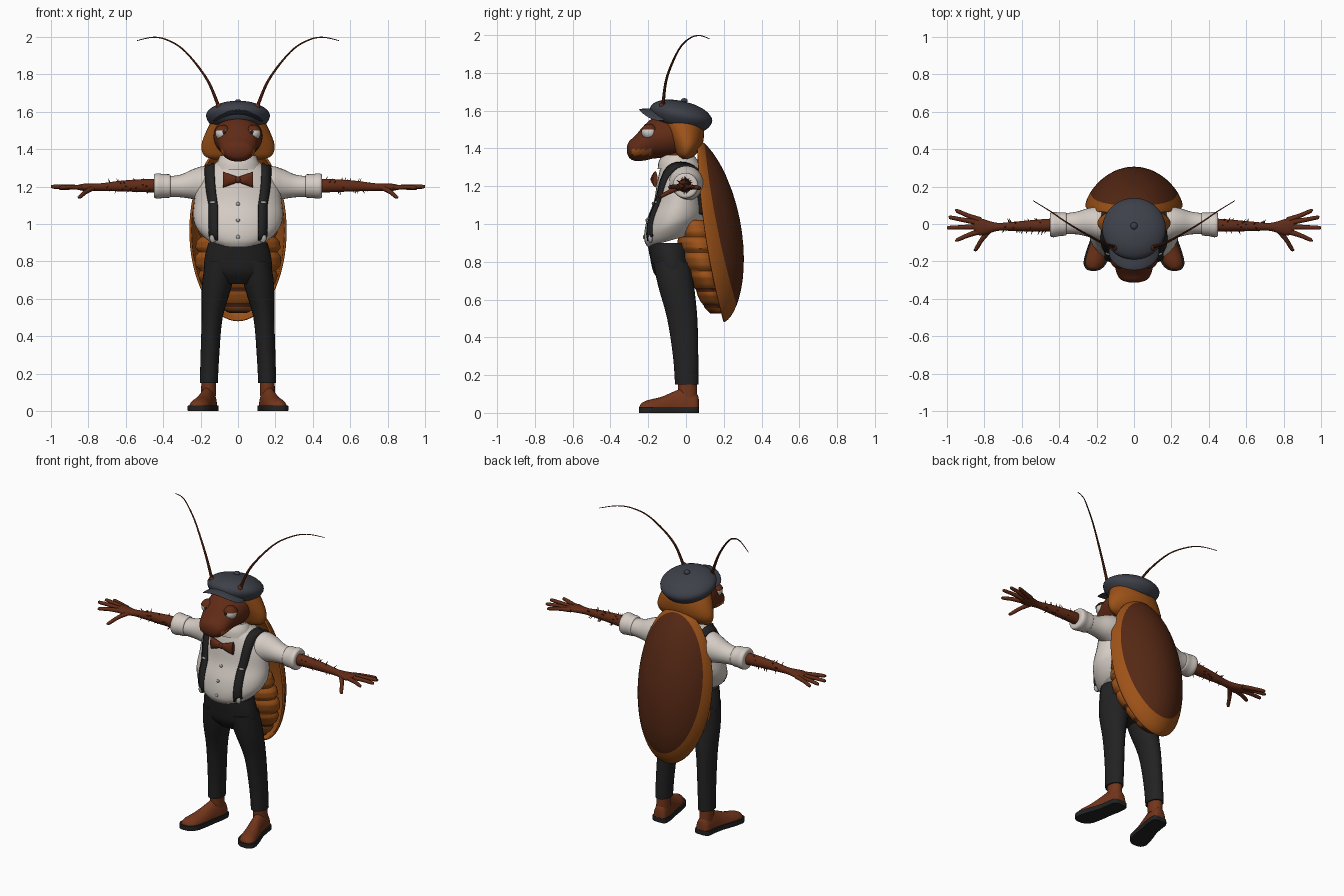
import bpy, bmesh, math, random
from mathutils import Vector, Matrix
from mathutils.bvhtree import BVHTree

random.seed(4)
if "Cube" in bpy.data.objects:
    bpy.data.objects.remove(bpy.data.objects["Cube"])


def paint(name, r, g, b):
    m = bpy.data.materials.new(name)
    m.use_nodes = True
    m.diffuse_color = (r, g, b, 1)
    bsdf = next(n for n in m.node_tree.nodes if n.type == 'BSDF_PRINCIPLED')
    bsdf.inputs["Base Color"].default_value = (r, g, b, 1)
    bsdf.inputs["Roughness"].default_value = 0.7
    return m


SHIRT = paint("off white cotton", 0.66, 0.60, 0.55)
SKIN = paint("red brown skin", 0.12, 0.024, 0.008)
ORANGE = paint("amber shell", 0.34, 0.085, 0.009)
SHELL = paint("dark brown shell", 0.09, 0.021, 0.007)
CLOTH = paint("charcoal cloth", 0.016, 0.016, 0.017)
HAT = paint("slate wool", 0.048, 0.052, 0.068)
LEATHER = paint("tan leather", 0.17, 0.036, 0.011)
METAL = paint("grey metal", 0.4, 0.39, 0.37)
EYE = paint("eye white", 0.62, 0.6, 0.58)
made = []


def finish(name, bm, mats, rule=None, recalc=True):
    if recalc:
        bmesh.ops.recalc_face_normals(bm, faces=bm.faces)
    if rule:
        for f in bm.faces:
            f.material_index = rule(f.calc_center_median())
    me = bpy.data.meshes.new(name)
    bm.to_mesh(me)
    bm.free()
    for m in mats:
        me.materials.append(m)
    ob = bpy.data.objects.new(name, me)
    bpy.context.collection.objects.link(ob)
    made.append(ob)
    return ob


def smooth_rows(rows, sub):
    """Catmull-Rom interpolation of (x, y, z, ra, rb) rows."""
    out, last = [], len(rows) - 1
    for i in range(last):
        p = [rows[min(max(j, 0), last)] for j in (i - 1, i, i + 1, i + 2)]
        for k in range(sub):
            t = k / sub
            out.append([b + t * ((c - a) + t * ((2*a - 5*b + 4*c - d) + t * (3*b - a - 3*c + d))) / 2
                        for a, b, c, d in zip(*p)])
    return out + [list(rows[-1])]


def sweep(name, paths, *mats, axis=None, n=24, sub=4, fix=None, rule=None):
    """Elliptical rings along each path; rings face a fixed axis or follow the path."""
    bm = bmesh.new()
    X, Y, Z = Vector((1, 0, 0)), Vector((0, 1, 0)), Vector((0, 0, 1))
    frames = {'X': (Y, Z), 'Y': (X, Z), 'Z': (X, Y)}
    for path in paths:
        rows = smooth_rows(path, sub)
        pts = [Vector(r[:3]) for r in rows]
        rings = []
        for i, r in enumerate(rows):
            if axis:
                u, v = frames[axis]
            else:
                t = (pts[min(i + 1, len(pts) - 1)] - pts[max(i - 1, 0)]).normalized()
                u = t.cross(Z if abs(t.z) < 0.98 else Y).normalized()
                v = u.cross(t)
            ring = []
            for k in range(n):
                a = 2 * math.pi * k / n
                co = pts[i] + u * max(r[3], 0.0008) * math.cos(a) + v * max(r[4], 0.0008) * math.sin(a)
                ring.append(bm.verts.new(fix(co) if fix else co))
            rings.append(ring)
        for a, b in zip(rings, rings[1:]):
            for k in range(n):
                bm.faces.new((a[k], a[(k + 1) % n], b[(k + 1) % n], b[k]))
        bm.faces.new(rings[0])
        bm.faces.new(rings[-1])
    return finish(name, bm, mats, rule)


def ball(name, centre, size, mat, fix=None):
    bm = bmesh.new()
    bmesh.ops.create_uvsphere(bm, u_segments=24, v_segments=16, radius=1,
                              matrix=Matrix.Translation(centre) @ Matrix.Diagonal((*size, 1)))
    if fix:
        for v in bm.verts:
            v.co = fix(v.co)
    return finish(name, bm, [mat])


def flip(path, s):
    return [(p[0] * s, *p[1:]) for p in path]


# Torso: shirt with a hem that rises toward the back
def hem(v):
    fall = min(1, max(0, (1.1 - v.z) / 0.15))
    return Vector((v.x, v.y, v.z + max(0, v.y + 0.2) * 0.28 * fall))


shirt = sweep("shirt", [[(0, -0.065, 0.88, 0.16, 0.14), (0, -0.065, 0.91, 0.195, 0.155),
    (0, -0.06, 0.96, 0.23, 0.16), (0, -0.05, 1.03, 0.24, 0.155), (0, -0.035, 1.12, 0.235, 0.135),
    (0, -0.03, 1.21, 0.22, 0.125), (0, -0.025, 1.28, 0.18, 0.115), (0, -0.03, 1.325, 0.12, 0.1),
    (0, -0.04, 1.36, 0.09, 0.085)]], SHIRT, axis='Z', n=32, fix=hem)
sweep("shirt_collar", [[(0, -0.05, 1.29, 0.125, 0.1), (0, -0.05, 1.33, 0.112, 0.095),
    (0, -0.04, 1.365, 0.095, 0.085)]], SHIRT, axis='Z')
sweep("neck", [[(0, -0.05, 1.3, 0.075, 0.07), (0, -0.06, 1.45, 0.08, 0.08)]], SKIN, axis='Z')

# Trousers and abdomen
sweep("trouser_seat", [[(0, -0.06, 0.68, 0.09, 0.06), (0, -0.065, 0.74, 0.175, 0.105),
    (0, -0.08, 0.82, 0.178, 0.11), (0, -0.09, 0.9, 0.158, 0.115)]], CLOTH, axis='Z')
belly = [(0, 0.05, 1.02, 0.19, 0.1), (0, 0.065, 0.93, 0.21, 0.11), (0, 0.08, 0.85, 0.222, 0.11),
         (0, 0.1, 0.75, 0.215, 0.1), (0, 0.125, 0.65, 0.17, 0.075), (0, 0.145, 0.57, 0.11, 0.055),
         (0, 0.16, 0.525, 0.05, 0.03)]
ridged = []
for i, r in enumerate(smooth_rows(belly, 4)):
    k = 0.95 if i % 4 == 0 else 1.03
    ridged.append((*r[:3], r[3] * k, r[4] * k))
grooves = [r[2] for r in ridged[::4]]
sweep("abdomen", [ridged], ORANGE, SHELL, axis='Z', sub=2,
      rule=lambda c: int(c.z < 0.72 and min(abs(c.z - g) for g in grooves) < 0.012))

# Wing case: domed oval with an amber border
bm = bmesh.new()
K, M, dome = 16, 64, []
for k in range(K + 1):
    r = math.sin(k / K * math.pi / 2)
    ring = []
    for j in range(M if k else 1):
        a = 2 * math.pi * j / M
        x = r * 0.26 * math.sin(a)
        z = 1.25 + r * (0.485 * math.cos(a) - 0.285)
        c = (z - 0.965) / 0.485
        rho = max(0, 1 - c * c - (x / 0.26) ** 2)
        ring.append(bm.verts.new((x, 0.1 - 0.07 * c + 0.03 * c * c + 0.195 * rho ** 0.7, z)))
    dome.append(ring)
for k in range(K):
    for j in range(M):
        a, b, i = dome[k], dome[k + 1], (j + 1) % M
        f = bm.faces.new((a[j], b[j], b[i], a[i]) if k else (a[0], b[j], b[i]))
        f.material_index = int(k >= 11)
bm.normal_update()
if sum(f.normal.y for f in bm.faces) < 0:
    bmesh.ops.reverse_faces(bm, faces=bm.faces)
wing = finish("wing_case", bm, [SHELL, ORANGE], recalc=False)
mod = wing.modifiers.new("thickness", 'SOLIDIFY')
mod.thickness, mod.offset, mod.material_offset = 0.012, -1, 1

# Head, hood and bow tie
sweep("head", [[(0, 0.06, 1.46, 0.09, 0.08), (0, -0.02, 1.47, 0.125, 0.11), (0, -0.1, 1.465, 0.13, 0.115),
    (0, -0.17, 1.455, 0.117, 0.108), (0, -0.22, 1.43, 0.104, 0.094), (0, -0.27, 1.4, 0.09, 0.066),
    (0, -0.3, 1.395, 0.066, 0.045), (0, -0.312, 1.395, 0.025, 0.018)]], SKIN, ORANGE, axis='Y', n=40,
    rule=lambda c: int(-0.29 < c.y < -0.18 and abs(c.x) > 0.05 and 1.365 < c.z < 1.395))
sweep("hood", [[(0, -0.005, 1.345, 0.13, 0.02), (0, 0.0, 1.365, 0.18, 0.05), (0, 0.005, 1.42, 0.196, 0.082),
    (0, -0.01, 1.5, 0.168, 0.105), (0, -0.035, 1.57, 0.13, 0.11)]], ORANGE, axis='Z', n=32)
sweep("mouth", [[(-0.075, -0.283, 1.365, 0.004, 0.003), (0, -0.306, 1.378, 0.006, 0.004),
    (0.075, -0.283, 1.365, 0.004, 0.003)]], SHELL, n=8)
for s in (1, -1):
    sweep("bow_tie_left" if s > 0 else "bow_tie_right", [flip([(0, -0.168, 1.237, 0.012, 0.014),
        (0.045, -0.168, 1.237, 0.018, 0.03), (0.08, -0.163, 1.237, 0.012, 0.043)], s)], SKIN, axis='X', n=12)
ball("bow_tie_knot", (0, -0.172, 1.237), (0.016, 0.016, 0.018), SKIN)

# Flat cap, tipped back
tip = Matrix.Translation((0, -0.025, 1.58)) @ Matrix.Rotation(-0.23, 4, 'X')
sweep("cap_crown", [[(0, 0, -0.065, 0.12, 0.12), (0, 0, -0.05, 0.145, 0.145), (0, 0, -0.012, 0.169, 0.167),
    (0, 0, 0.02, 0.162, 0.16), (0, 0, 0.05, 0.118, 0.118), (0, 0, 0.066, 0.06, 0.06),
    (0, 0, 0.07, 0.005, 0.005)]], HAT, axis='Z', n=36, fix=lambda v: tip @ v)
ball("cap_button", (0, -0.01, 1.652), (0.019, 0.019, 0.014), HAT)
ball("cap_brim", (0, -0.15, 1.595), (0.135, 0.098, 0.013), HAT,
     lambda v: Vector((v.x, v.y, v.z - 2.6 * v.x ** 2 - 0.1 * (v.y + 0.15))))

bodies = [shirt]
for side, s in (("left", 1), ("right", -1)):
    # Eyes with heavy lids
    ex = 0.081 * s
    ball(side + "_eye", (ex, -0.195, 1.485), (0.04, 0.04, 0.038), EYE)
    ball(side + "_eyelid", (ex, -0.194, 1.487), (0.044, 0.044, 0.043), SKIN,
         lambda v: Vector((v.x, v.y, max(v.z, 1.499))))
    ball(side + "_pupil", (0.074 * s, -0.231, 1.489), (0.011, 0.006, 0.011), CLOTH)

    # Antennae
    sweep(side + "_antenna", [flip([(0.1, -0.12, 1.6, 0.011, 0.011), (0.112, -0.12, 1.65, 0.009, 0.009),
        (0.17, -0.1, 1.78, 0.007, 0.007), (0.28, -0.04, 1.92, 0.005, 0.005), (0.37, 0.015, 1.98, 0.004, 0.004),
        (0.45, 0.07, 1.998, 0.003, 0.003), (0.54, 0.125, 1.98, 0.002, 0.002)], s)], SKIN, n=8, sub=5)
    ball(side + "_antenna_base", (0.102 * s, -0.125, 1.625), (0.016, 0.016, 0.02), SKIN)

    # Sleeve with a rolled cuff
    bodies.append(sweep(side + "_sleeve", [flip([(0.1, -0.01, 1.21, 0.07, 0.07), (0.18, 0, 1.215, 0.09, 0.093),
        (0.24, 0.008, 1.213, 0.078, 0.08), (0.31, 0.005, 1.203, 0.06, 0.06),
        (0.39, 0, 1.2, 0.056, 0.054)], s)], SHIRT, axis='X'))
    sweep(side + "_cuff", [flip([(0.36, 0, 1.203, 0.05, 0.05), (0.365, 0, 1.203, 0.061, 0.062),
        (0.4, -0.002, 1.203, 0.063, 0.064), (0.43, -0.003, 1.203, 0.068, 0.068),
        (0.447, -0.003, 1.203, 0.062, 0.062), (0.45, -0.003, 1.203, 0.045, 0.045)], s)], SHIRT, axis='X')

    # Arm, hand and bristles
    sweep(side + "_arm", [flip([(0.4, -0.005, 1.203, 0.036, 0.038), (0.5, -0.008, 1.205, 0.033, 0.035),
        (0.62, -0.012, 1.203, 0.026, 0.029), (0.72, -0.015, 1.198, 0.021, 0.021),
        (0.77, -0.017, 1.196, 0.032, 0.02), (0.82, -0.016, 1.196, 0.046, 0.02),
        (0.855, -0.008, 1.196, 0.036, 0.013)], s)], SKIN, axis='X', n=20)
    fingers = []
    for bx, by, tx, ty, tz in ((0.82, 0.02, 0.955, 0.07, 1.19), (0.84, 0.01, 0.99, 0.035, 1.197),
                               (0.84, -0.015, 1, -0.02, 1.2), (0.83, -0.04, 0.955, -0.085, 1.195),
                               (0.77, -0.03, 0.855, -0.135, 1.145)):
        mx, my = (bx + tx) / 2, (by + ty) / 2
        fingers.append(flip([(bx, by, 1.195, 0.016, 0.014), (mx, my, (1.2 + tz) / 2, 0.012, 0.012),
                             (tx - 0.01, ty, tz, 0.01, 0.01), (tx, ty, tz, 0.003, 0.003)], s))
    sweep(side + "_fingers", fingers, SKIN, n=10)
    spikes = []
    for i in range(26):
        x, a = 0.47 + i * 0.009, random.uniform(0, 2 * math.pi)
        dy, dz, r = math.cos(a), math.sin(a), 0.03 - i * 0.0004
        spikes.append(flip([(x, -0.01 + dy * r, 1.203 + dz * r, 0.004, 0.004),
                            (x + 0.008, -0.01 + dy * (r + 0.02), 1.203 + dz * (r + 0.02), 0.001, 0.001)], s))
    sweep(side + "_arm_bristles", spikes, SKIN, n=4, sub=1)

    # Trouser leg
    sweep(side + "_trouser_leg", [flip([(0.156, 0.004, 0.15, 0.048, 0.062), (0.15, -0.002, 0.3, 0.05, 0.067),
        (0.138, -0.02, 0.5, 0.056, 0.08), (0.113, -0.052, 0.67, 0.08, 0.095),
        (0.095, -0.075, 0.8, 0.08, 0.1)], s)], CLOTH, axis='Z')

    # Shoe turned outward on a dark sole
    shoe = flip([(0.153, 0.068, 0.02, 0.02, 0.05), (0.155, 0.055, 0.02, 0.042, 0.085), (0.16, 0, 0.02, 0.046, 0.115),
                 (0.172, -0.06, 0.02, 0.046, 0.095), (0.19, -0.13, 0.02, 0.053, 0.065),
                 (0.207, -0.2, 0.02, 0.054, 0.048), (0.215, -0.235, 0.02, 0.035, 0.032),
                 (0.217, -0.245, 0.02, 0.012, 0.015)], s)
    sweep(side + "_shoe", [shoe], LEATHER, axis='Y', fix=lambda v: Vector((v.x, v.y, max(v.z, 0.02))))
    sole = [(x, y * 1.02, 0.015, a * 1.12 + 0.002, 0.09) for x, y, z, a, b in shoe]
    sweep(side + "_sole", [sole], CLOTH, axis='Y', n=32,
          fix=lambda v: Vector((v.x, v.y, min(max(v.z, 0), 0.03))))
    sweep(side + "_ankle", [flip([(0.157, 0.01, 0.08, 0.04, 0.05), (0.156, 0.006, 0.17, 0.04, 0.05)], s)],
          LEATHER, axis='Z')

# Suspenders laid on the shirt by casting rays
trees = [BVHTree.FromPolygons([v.co for v in o.data.vertices], [p.vertices[:] for p in o.data.polygons])
         for o in bodies]


def on_shirt(x, angle, lift):
    d = Vector((0, -math.cos(angle), math.sin(angle)))
    start = Vector((x, -0.03, 1.1)) + d
    dist = [h[3] for h in (t.ray_cast(start, -d) for t in trees) if h[0]]
    return start - d * (min(dist, default=0.85) - lift)


for side, s in (("left", 1), ("right", -1)):
    bm, rows = bmesh.new(), []
    for i in range(41):
        a = -0.84 + i / 40 * 4.4
        x = 0.132 + 0.02 * max(0, math.sin(a))
        rows.append([bm.verts.new(on_shirt(s * (x + w), a, 0.006)) for w in (-0.023, 0, 0.023)])
    for a, b in zip(rows, rows[1:]):
        for k in (0, 1):
            bm.faces.new((a[k], a[k + 1], b[k + 1], b[k]))
    strap = finish(side + "_suspender", bm, [CLOTH])
    mod = strap.modifiers.new("thickness", 'SOLIDIFY')
    mod.thickness, mod.offset = 0.014, 0
    for part, angle, h in (("clip", -0.84, 0.024), ("buckle", 0.12, 0.008)):
        ball(f"{side}_suspender_{part}", on_shirt(s * 0.134, angle, 0.008), (0.018, 0.012, h), METAL)

# Shirt buttons
for i, a in enumerate((-0.72, -0.42, 0.05)):
    ball(f"shirt_button_{i + 1}", on_shirt(0, a, 0.001), (0.01, 0.006, 0.01), METAL)

bpy.ops.object.select_all(action='DESELECT')
for ob in made:
    ob.select_set(True)
bpy.context.view_layer.objects.active = made[0]
bpy.ops.object.shade_smooth_by_angle(angle=math.radians(40))
